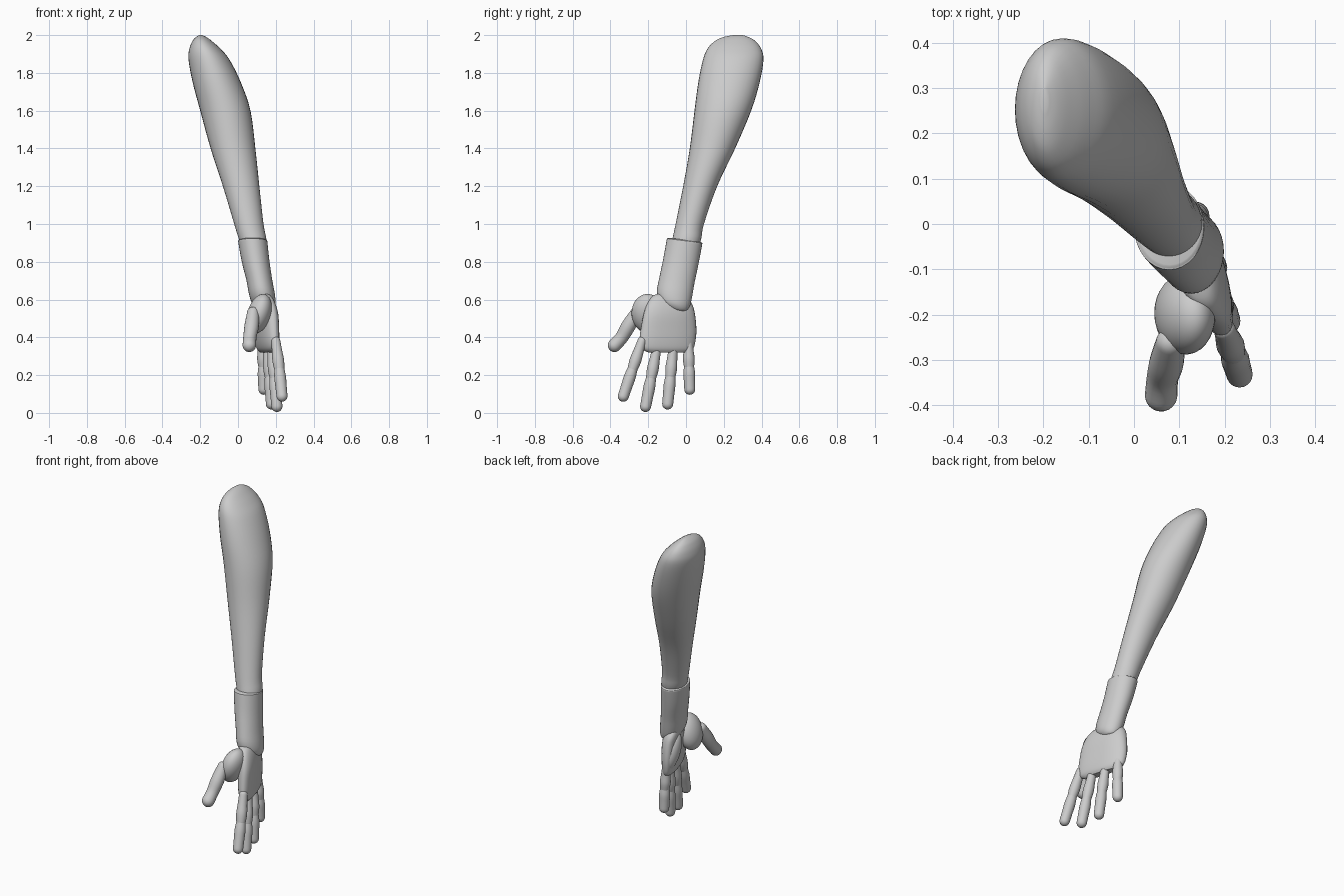
import bpy, bmesh, math
from mathutils import Vector, Matrix

if "Cube" in bpy.data.objects:
    bpy.data.objects.remove(bpy.data.objects["Cube"])

SIDES = 32


def finish(name, bm):
    bmesh.ops.recalc_face_normals(bm, faces=bm.faces)
    mesh = bpy.data.meshes.new(name)
    bm.to_mesh(mesh)
    bm.free()
    ob = bpy.data.objects.new(name, mesh)
    bpy.context.collection.objects.link(ob)
    bpy.ops.object.select_all(action='DESELECT')
    ob.select_set(True)
    bpy.context.view_layer.objects.active = ob
    bpy.ops.object.shade_smooth_by_angle(angle=math.radians(50))
    return ob


def smooth_rows(rows, steps):
    """Catmull-Rom through rows of numbers."""
    out = []
    n = len(rows)
    for i in range(n - 1):
        a, b, c, d = rows[max(i - 1, 0)], rows[i], rows[i + 1], rows[min(i + 2, n - 1)]
        for s in range(steps):
            t = s / steps
            out.append([0.5 * (2 * q + (r - p) * t + (2 * p - 5 * q + 4 * r - u) * t * t
                               + (3 * q - p - 3 * r + u) * t ** 3)
                        for p, q, r, u in zip(a, b, c, d)])
    out.append(list(rows[-1]))
    return out


def skin(name, rings):
    bm = bmesh.new()
    vs = [[bm.verts.new(p) for p in ring] for ring in rings]
    for a, b in zip(vs, vs[1:]):
        for i in range(len(a)):
            j = (i + 1) % len(a)
            bm.faces.new((a[i], a[j], b[j], b[i]))
    bm.faces.new(vs[0])
    bm.faces.new(vs[-1])
    return finish(name, bm)


def loft(name, rows, shear=0.0, tilt=0.0, power=1.0, steps=4):
    """Horizontal oval sections; rows are (z, x min, x max, y min, y max)."""
    rings = []
    for z, x0, x1, y0, y1 in smooth_rows(rows, steps):
        ring = []
        for i in range(SIDES):
            a = 2 * math.pi * i / SIDES
            c, s = math.cos(a), math.sin(a)
            dx = math.copysign(abs(c) ** power, c) * (x1 - x0) / 2
            dy = math.copysign(abs(s) ** power, s) * (y1 - y0) / 2
            ring.append(((x0 + x1) / 2 + dx + shear * dy, (y0 + y1) / 2 + dy, z + tilt * dy))
        rings.append(ring)
    return skin(name, rings)


def tube(name, rows, sides=20):
    """Round-ended limb; rows are (x, y, z, radius)."""
    path = smooth_rows(rows, 4)
    pts = [Vector(p[:3]) for p in path]
    tans = [(pts[min(i + 1, len(pts) - 1)] - pts[max(i - 1, 0)]).normalized()
            for i in range(len(pts))]
    secs = [(p, t, q[3]) for p, t, q in zip(pts, tans, path)]
    arc = [math.radians(k) for k in (15, 30, 45, 60, 75, 87)]
    first, last = secs[0], secs[-1]
    head = [(first[0] - first[1] * first[2] * math.sin(a), first[1], first[2] * math.cos(a))
            for a in reversed(arc)]
    tail = [(last[0] + last[1] * last[2] * math.sin(a), last[1], last[2] * math.cos(a))
            for a in arc]
    rings = []
    for p, t, r in head + secs + tail:
        u = t.cross(Vector((1, 0, 0))).normalized()
        v = t.cross(u)
        rings.append([p + r * (math.cos(2 * math.pi * i / sides) * u
                               + math.sin(2 * math.pi * i / sides) * v) for i in range(sides)])
    return skin(name, rings)


def ellipsoid(name, centre, radii, rot=(0, 0, 0)):
    bm = bmesh.new()
    m = Matrix.Translation(centre)
    for angle, axis in zip(rot, 'XYZ'):
        m = m @ Matrix.Rotation(angle, 4, axis)
    bmesh.ops.create_uvsphere(bm, u_segments=28, v_segments=18, radius=1,
                              matrix=m @ Matrix.Diagonal((*radii, 1)))
    return finish(name, bm)


# Forearm, bulging towards the elbow
loft("forearm", [
    (0.84, 0.04, 0.15, -0.09, 0.055), (0.92, 0.005, 0.15, -0.072, 0.08),
    (1.0, -0.02, 0.135, -0.055, 0.095), (1.2, -0.08, 0.113, -0.015, 0.165),
    (1.4, -0.145, 0.092, 0.02, 0.26), (1.6, -0.2, 0.066, 0.045, 0.345),
    (1.75, -0.24, 0.015, 0.065, 0.39), (1.87, -0.262, -0.045, 0.09, 0.41),
    (1.93, -0.257, -0.095, 0.115, 0.397), (1.97, -0.24, -0.14, 0.155, 0.365),
    (1.99, -0.222, -0.168, 0.2, 0.33), (2.0, -0.205, -0.19, 0.25, 0.3)])

# Wrist cuff with a slanted, rounded rim
loft("wrist", [
    (0.54, 0.14, 0.17, -0.06, -0.02), (0.55, 0.11, 0.185, -0.1, 0.005),
    (0.58, 0.075, 0.198, -0.14, 0.022), (0.63, 0.058, 0.195, -0.154, 0.033),
    (0.7, 0.045, 0.182, -0.142, 0.045), (0.8, 0.02, 0.167, -0.121, 0.066),
    (0.9, 0.002, 0.156, -0.103, 0.085), (0.911, 0.002, 0.154, -0.1, 0.085),
    (0.916, 0.01, 0.147, -0.09, 0.077)], tilt=-0.13, steps=3)

# Palm slab, turned so the index side sits further out
loft("palm", [
    (0.635, 0.11, 0.14, -0.13, -0.06), (0.62, 0.09, 0.165, -0.175, -0.01),
    (0.58, 0.085, 0.185, -0.205, 0.03), (0.52, 0.092, 0.198, -0.225, 0.048),
    (0.44, 0.098, 0.2, -0.24, 0.055), (0.38, 0.106, 0.2, -0.246, 0.05),
    (0.34, 0.118, 0.195, -0.235, 0.038), (0.32, 0.135, 0.182, -0.2, 0.01)],
    shear=-0.28, power=0.85)

# Muscle pads at the thumb and little-finger sides of the palm
ellipsoid("thumb_pad", (0.112, -0.2, 0.525), (0.062, 0.088, 0.108), (0.1, 0.3, 0))
ellipsoid("heel_pad", (0.1, -0.012, 0.475), (0.042, 0.05, 0.115), (0.3, -0.1, 0))

# Thumb
tube("thumb", [(0.08, -0.262, 0.53, 0.032), (0.072, -0.305, 0.46, 0.038),
               (0.063, -0.34, 0.4, 0.035), (0.06, -0.378, 0.358, 0.036)])

# Fingers: base and tip centres, each with two overlapping segments
fingers = {
    "index": ((0.2, -0.233, 0.38), (0.233, -0.332, 0.088)),
    "middle": ((0.178, -0.155, 0.34), (0.206, -0.214, 0.034)),
    "ring": ((0.155, -0.068, 0.34), (0.177, -0.097, 0.047)),
    "little": ((0.128, 0.012, 0.37), (0.137, 0.02, 0.125)),
}
for name, (base, tip) in fingers.items():
    a, b = Vector(base), Vector(tip)
    j = a.lerp(b, 0.5) + Vector((0.002, 0, 0))
    tube(name + "_finger_upper", [(*a, 0.024), (*a.lerp(j, 0.35), 0.027),
                                  (*a.lerp(j, 0.7), 0.031), (*j, 0.027)])
    tube(name + "_finger_lower", [(*j, 0.026), (*j.lerp(b, 0.3), 0.031),
                                  (*j.lerp(b, 0.65), 0.03), (*b, 0.029)])
